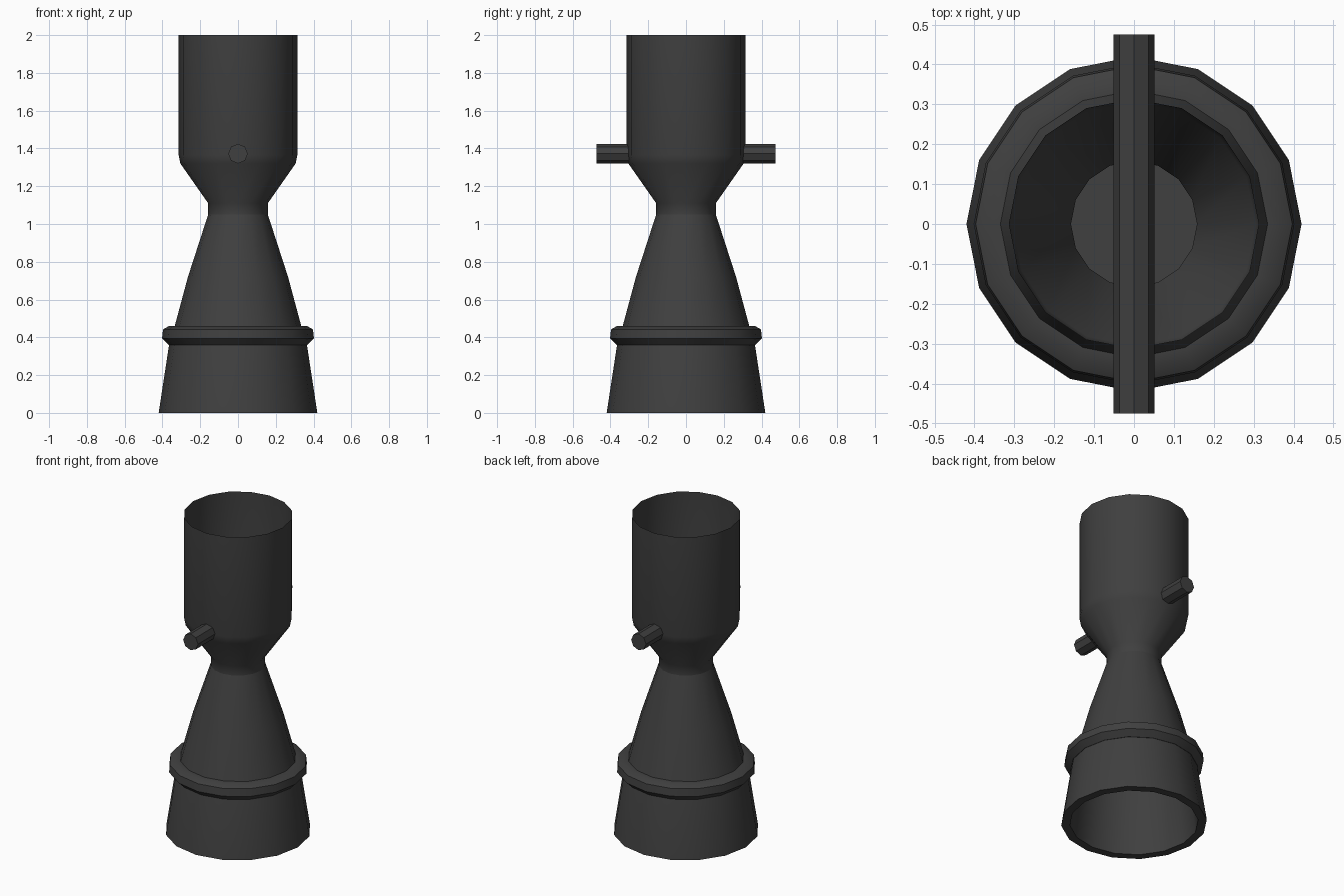
import bpy, bmesh, math

if "Cube" in bpy.data.objects:
    bpy.data.objects.remove(bpy.data.objects["Cube"])

metal = bpy.data.materials.new("dark grey metal")
metal.diffuse_color = (0.05, 0.05, 0.05, 1)
metal.use_nodes = True
metal.node_tree.nodes["Principled BSDF"].inputs["Base Color"].default_value = metal.diffuse_color


def finish(name, bm, recalc=False):
    if recalc:
        bmesh.ops.recalc_face_normals(bm, faces=bm.faces)
    mesh = bpy.data.meshes.new(name)
    bm.to_mesh(mesh)
    bm.free()
    obj = bpy.data.objects.new(name, mesh)
    bpy.context.collection.objects.link(obj)
    mesh.materials.append(metal)
    bpy.ops.object.select_all(action='DESELECT')
    bpy.context.view_layer.objects.active = obj
    obj.select_set(True)
    bpy.ops.object.shade_smooth_by_angle(angle=math.radians(40))
    return obj


def lathe(name, profile, sides=16, cap_end=False):
    """Revolve (radius, height) points, listed bottom to top on the outside."""
    bm = bmesh.new()
    rings = []
    for r, z in profile:
        rings.append([bm.verts.new((r * math.cos(2 * math.pi * i / sides),
                                    r * math.sin(2 * math.pi * i / sides), z))
                      for i in range(sides)])
    for a, b in zip(rings, rings[1:]):
        for i in range(sides):
            j = (i + 1) % sides
            bm.faces.new((a[i], a[j], b[j], b[i]))
    if cap_end:
        bm.faces.new(rings[-1])
    return finish(name, bm)


# Thin open-topped chamber narrowing to the throat
lathe("chamber", [(0.158, 1.05), (0.158, 1.11), (0.305, 1.32),
                  (0.314, 1.365), (0.314, 2.0)])

# Nozzle bell outside, with the throat closed by a flat plate
lathe("bell", [(0.42, 0), (0.365, 0.36), (0.335, 0.46), (0.265, 0.72),
               (0.158, 1.05)], cap_end=True)

# Bell lip and inner lining, rising to the closed throat
lathe("bell_lining", [(0.145, 1.04), (0.25, 0.72), (0.32, 0.46),
                      (0.37, 0), (0.42, 0)])

# Reinforcing band around the bell
lathe("bell_band", [(0.36, 0.36), (0.367, 0.36), (0.402, 0.395),
                    (0.397, 0.442), (0.365, 0.46), (0.33, 0.46)])

# Cross pin running front to back through the chamber
bm = bmesh.new()
bmesh.ops.create_cone(bm, cap_ends=True, segments=8, radius1=0.052,
                      radius2=0.052, depth=0.95)
pin = finish("cross_pin", bm, recalc=True)
pin.rotation_euler = (math.pi / 2, 0, 0)
pin.location = (0, 0, 1.372)
bpy.ops.object.shade_smooth_by_angle(angle=math.radians(50))
